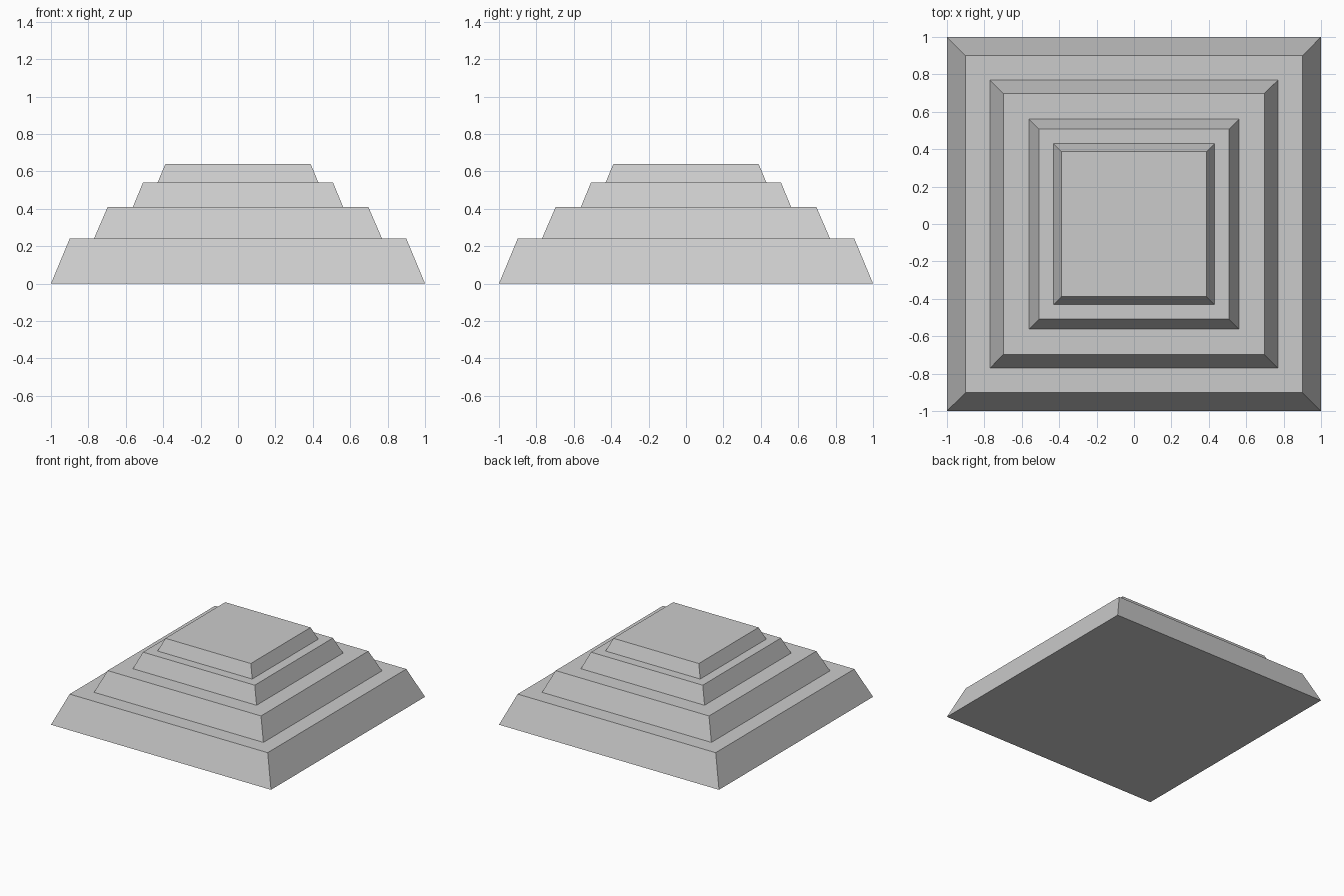
import bpy
from math import pi, sqrt

if "Cube" in bpy.data.objects:
    bpy.data.objects.remove(bpy.data.objects["Cube"])


def tier(name, bottom_half, top_half, z0, z1):
    """Square block with sloping sides, given half-widths and heights."""
    bpy.ops.mesh.primitive_cone_add(
        vertices=4, radius1=bottom_half * sqrt(2), radius2=top_half * sqrt(2),
        depth=z1 - z0, location=(0, 0, (z0 + z1) / 2), rotation=(0, 0, pi / 4))
    obj = bpy.context.object
    obj.name = name
    bpy.ops.object.transform_apply(location=True, rotation=True, scale=True)
    return obj


# Four stacked tiers, each smaller and lower than the one beneath
tier("base_tier", 1.0, 0.90, 0.0, 0.24)
tier("second_tier", 0.77, 0.697, 0.24, 0.41)
tier("third_tier", 0.562, 0.508, 0.41, 0.54)
tier("top_tier", 0.43, 0.388, 0.54, 0.64)
